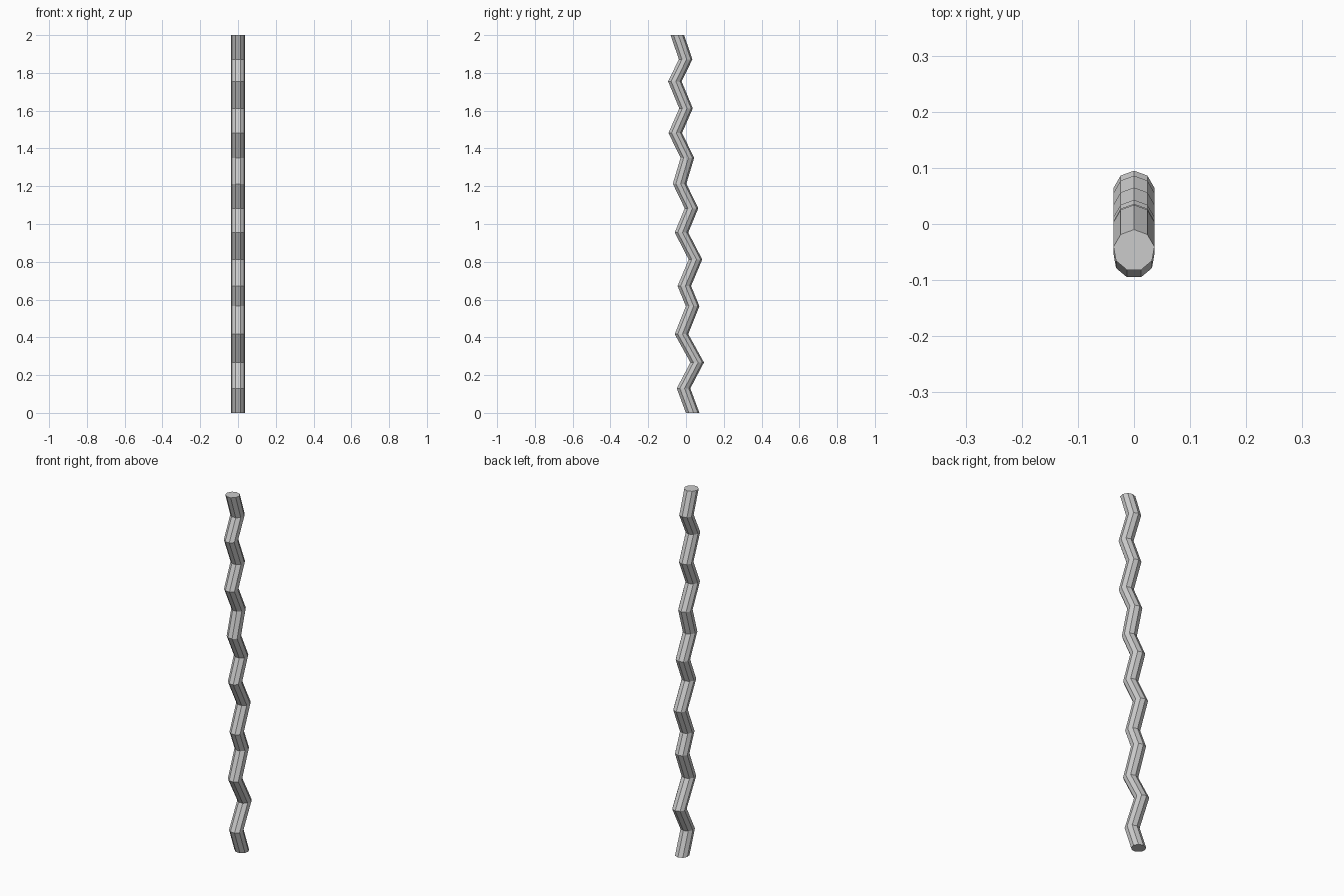
import bpy, bmesh, math

if "Cube" in bpy.data.objects:
    bpy.data.objects.remove(bpy.data.objects["Cube"])

SIDES, RADIUS = 9, 0.037

# Zigzag centre line as (y, z), bottom to top
path = [(0.034, 0), (-0.014, 0.13), (0.058, 0.267), (-0.025, 0.417),
        (0.034, 0.565), (-0.01, 0.672), (0.049, 0.812), (-0.025, 0.955),
        (0.028, 1.083), (-0.035, 1.213), (0.006, 1.35), (-0.058, 1.482),
        (-0.001, 1.612), (-0.06, 1.755), (-0.003, 1.872), (-0.047, 2.0)]

bm = bmesh.new()


def ring(y, z):
    # Horizontal nine-sided section with one corner pointing to the back
    angles = [math.pi / 2 + 2 * math.pi * i / SIDES for i in range(SIDES)]
    return [bm.verts.new((RADIUS * math.cos(a), y + RADIUS * math.sin(a), z))
            for a in angles]


# Rod walls between successive rings
rings = [ring(y, z) for y, z in path]
for low, high in zip(rings, rings[1:]):
    for i in range(SIDES):
        j = (i + 1) % SIDES
        bm.faces.new((low[i], low[j], high[j], high[i]))

# End caps
bm.faces.new(rings[0][::-1])
bm.faces.new(rings[-1])

mesh = bpy.data.meshes.new("zigzag_rod")
bm.to_mesh(mesh)
bm.free()
rod = bpy.data.objects.new("zigzag_rod", mesh)
bpy.context.collection.objects.link(rod)
